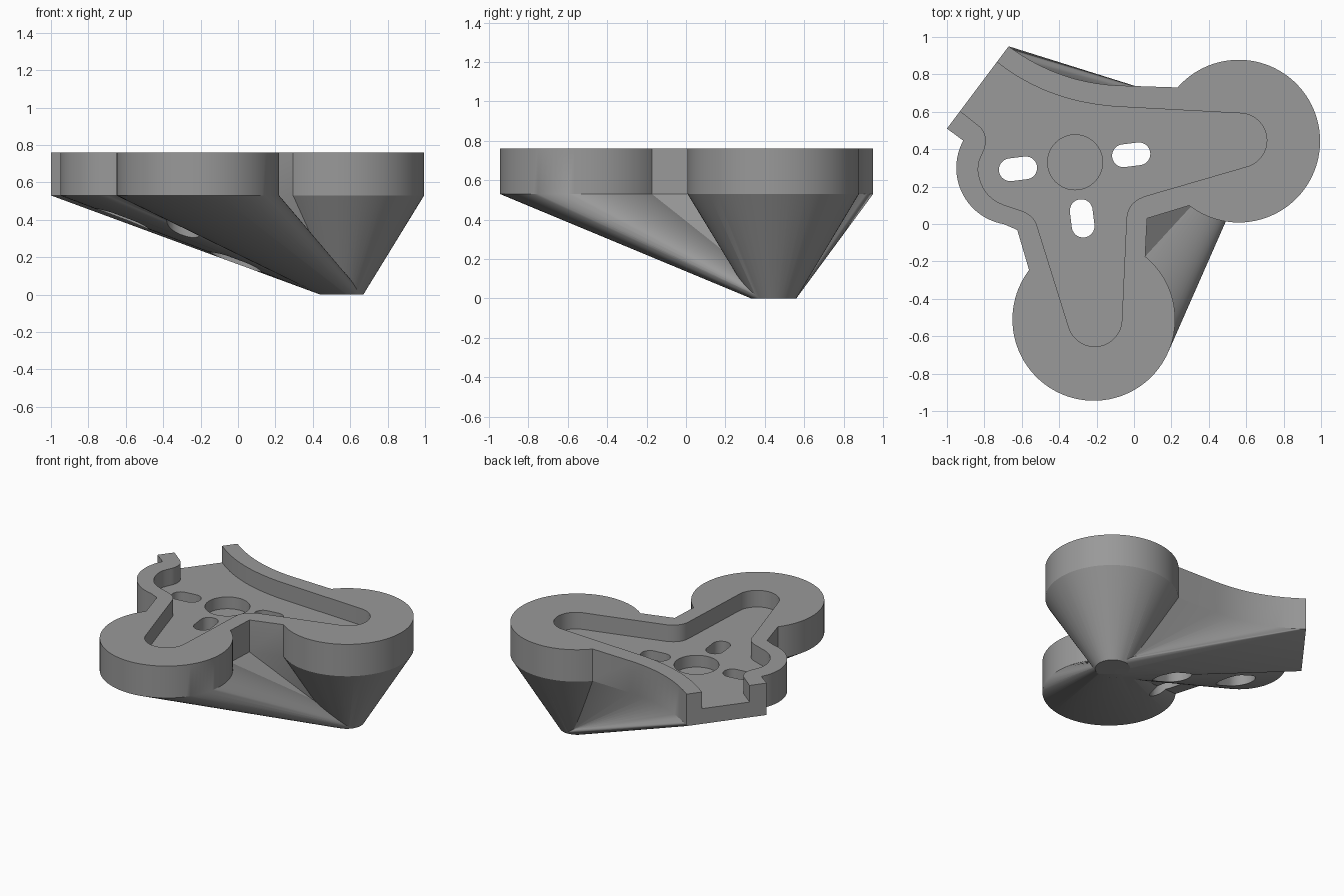
import bpy, bmesh, math
from mathutils import Vector

if "Cube" in bpy.data.objects:
    bpy.data.objects.remove(bpy.data.objects["Cube"])

TIP = (0.555, 0.445)          # centre of the small foot
Z_MID, Z_FLOOR, Z_TOP = 0.53, 0.64, 0.76

grey = bpy.data.materials.new("mid grey")
grey.diffuse_color = (0.32, 0.32, 0.32, 1)
grey.use_nodes = True
grey.node_tree.nodes["Principled BSDF"].inputs["Base Color"].default_value = grey.diffuse_color


def arc(c, r, a0=0, a1=360, n=96):
    full = abs(a1 - a0) == 360
    steps = n if full else n + 1
    return [(c[0] + r * math.cos(math.radians(a0 + (a1 - a0) * i / n)),
             c[1] + r * math.sin(math.radians(a0 + (a1 - a0) * i / n))) for i in range(steps)]


def bezier(a, b, c, n=10):
    a, b, c = Vector(a), Vector(b), Vector(c)
    return [tuple(a * (1 - t) ** 2 + b * 2 * t * (1 - t) + c * t * t) for t in (i / n for i in range(n + 1))]


def slot(c, length, width, angle):
    # rounded slot outline
    d = (length - width) / 2
    dx, dy = d * math.cos(math.radians(angle)), d * math.sin(math.radians(angle))
    return (arc((c[0] + dx, c[1] + dy), width / 2, angle - 90, angle + 90, 20)
            + arc((c[0] - dx, c[1] - dy), width / 2, angle + 90, angle + 270, 20))


def make(name, bm):
    bmesh.ops.recalc_face_normals(bm, faces=bm.faces[:])
    me = bpy.data.meshes.new(name)
    bm.to_mesh(me)
    bm.free()
    ob = bpy.data.objects.new(name, me)
    bpy.context.collection.objects.link(ob)
    me.materials.append(grey)
    return ob


def prism(name, pts, z0, z1):
    bm = bmesh.new()
    lo = [bm.verts.new((x, y, z0)) for x, y in pts]
    hi = [bm.verts.new((x, y, z1)) for x, y in pts]
    bm.faces.new(lo)
    bm.faces.new(hi)
    for i in range(len(pts)):
        j = (i + 1) % len(pts)
        bm.faces.new((lo[i], lo[j], hi[j], hi[i]))
    return make(name, bm)


def taper(name, pts):
    # convex hull from a flat shape down to the round foot
    bm = bmesh.new()
    for x, y in pts:
        bm.verts.new((x, y, Z_MID))
    for x, y in arc(TIP, 0.115):
        bm.verts.new((x, y, 0))
    res = bmesh.ops.convex_hull(bm, input=bm.verts[:])
    junk = {v for v in res["geom_interior"] + res["geom_unused"] if isinstance(v, bmesh.types.BMVert)}
    bmesh.ops.delete(bm, geom=list(junk), context='VERTS')
    return make(name, bm)


def combine(target, others, op):
    for o in others:
        m = target.modifiers.new("bool", 'BOOLEAN')
        m.operation, m.solver, m.object = op, 'MANIFOLD', o
    dg = bpy.context.evaluated_depsgraph_get()
    me = bpy.data.meshes.new_from_object(target.evaluated_get(dg))
    target.modifiers.clear()
    target.data = me
    for o in others:
        bpy.data.objects.remove(o)


# Outline: three round lobes plus a straight-sided body
lobes = [arc((0.56, 0.443), 0.435), arc((-0.215, -0.51), 0.435), arc((-0.645, 0.3), 0.305)]
body = [(-1, 0.51), (-0.905, 0.44), (-0.797, 0.043), (-0.624, -0.032), (-0.56, -0.25),
        (0.06, -0.175), (0.07, 0.03), (0.3, 0.1), (0.235, 0.73)]
body += bezier((-0.07, 0.74), (-0.4, 0.75), (-0.67, 0.95))

# Upper slab
bracket = prism("bracket", body, Z_MID, Z_TOP)
parts = [prism("lobe", p, Z_MID, Z_TOP) for p in lobes]

# Underside tapering to the foot, one wedge per outline segment
hub = (-0.3, 0.3)
parts += [taper("lobe_taper", p) for p in lobes]
parts += [taper("wedge", [hub, body[i - 1], body[i]]) for i in range(len(body))]
combine(bracket, parts, 'UNION')

# Shallow pocket, open at the back left end
pocket = bezier((-0.733, 0.866), (-0.45, 0.64), (-0.05, 0.625))
pocket += arc((0.565, 0.447), 0.145, 86, -74, 32)
pocket += bezier((0.08, 0.155), (-0.035, 0.125), (-0.04, 0.03), 8)
pocket += arc((-0.21, -0.51), 0.145, -2, -164, 32)
pocket += bezier((-0.515, -0.02), (-0.53, 0.045), (-0.6, 0.07), 8)
pocket += bezier((-0.7, 0.104), (-0.82, 0.15), (-0.834, 0.29), 10)
pocket += bezier((-0.83, 0.33), (-0.815, 0.37), (-0.802, 0.395), 4)
pocket += bezier((-0.797, 0.41), (-0.78, 0.485), (-0.83, 0.525), 8)
pocket += [(-0.93, 0.604), (-1.03, 0.679), (-0.833, 0.941)]
cuts = [prism("pocket_cut", pocket, Z_FLOOR, 0.9),
        prism("round_recess_cut", arc((-0.315, 0.33), 0.147, n=64), 0.555, 0.7)]

# Screw slots with wider clearance below
for c, a in (((-0.62, 0.295), 7), ((-0.015, 0.37), 7), ((-0.277, 0.03), 97)):
    cuts.append(prism("slot_cut", slot(c, 0.205, 0.122, a), -0.1, 0.9))
    cuts.append(prism("clearance_cut", slot(c, 0.285, 0.2, a), -0.1, Z_MID))
combine(bracket, cuts, 'DIFFERENCE')

bpy.context.view_layer.objects.active = bracket
bracket.select_set(True)
bpy.ops.object.shade_smooth_by_angle(angle=math.radians(25))
